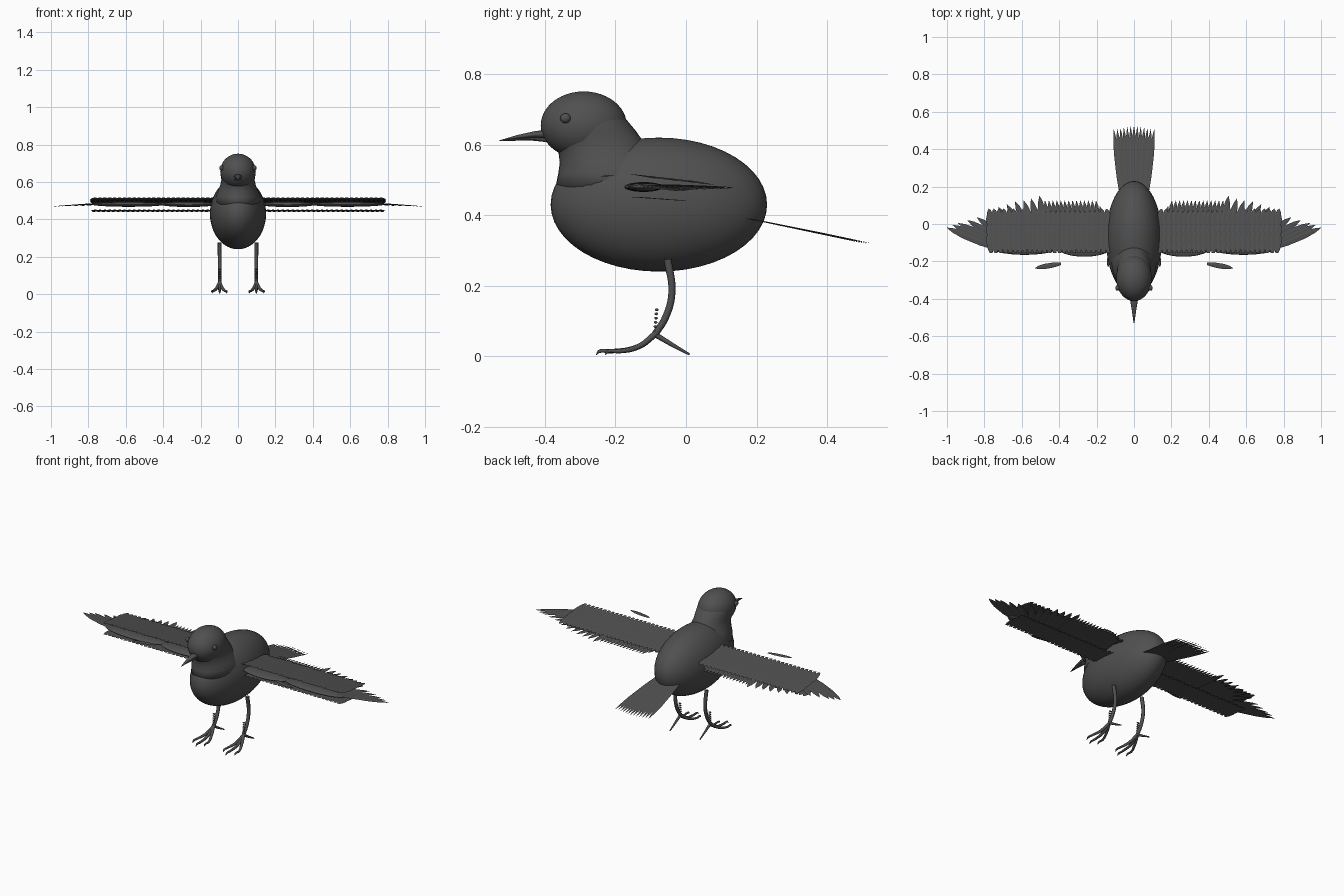
import bpy, bmesh, math
from mathutils import Vector

if "Cube" in bpy.data.objects:
    bpy.data.objects.remove(bpy.data.objects["Cube"])

grey = bpy.data.materials.new("charcoal grey")
grey.use_nodes = True
grey.diffuse_color = (0.08, 0.08, 0.08, 1)
grey.node_tree.nodes["Principled BSDF"].inputs["Base Color"].default_value = (0.08, 0.08, 0.08, 1)


def finish(name, bm, smooth=True, mirror=False):
    mesh = bpy.data.meshes.new(name)
    bm.to_mesh(mesh)
    bm.free()
    mesh.materials.append(grey)
    for p in mesh.polygons:
        p.use_smooth = smooth
    ob = bpy.data.objects.new(name, mesh)
    bpy.context.collection.objects.link(ob)
    if mirror:
        mod = ob.modifiers.new("Mirror", "MIRROR")
        mod.use_mirror_merge = False
    return ob


def ellipsoid(name, centre, radii, mirror=False, segs=48):
    bm = bmesh.new()
    bmesh.ops.create_uvsphere(bm, u_segments=segs, v_segments=segs // 2, radius=1)
    bmesh.ops.scale(bm, vec=radii, verts=bm.verts)
    bmesh.ops.translate(bm, vec=centre, verts=bm.verts)
    return finish(name, bm, mirror=mirror)


def loft(bm, rings):
    loops = [[bm.verts.new(p) for p in ring] for ring in rings]
    n = len(loops[0])
    for a, b in zip(loops, loops[1:]):
        for i in range(n):
            j = (i + 1) % n
            bm.faces.new((a[i], a[j], b[j], b[i]))
    bm.faces.new(loops[0][::-1])
    bm.faces.new(loops[-1])
    bmesh.ops.recalc_face_normals(bm, faces=bm.faces)


def ellipse(centre, u, v, n):
    c, u, v = Vector(centre), Vector(u), Vector(v)
    return [c + u * math.cos(2 * math.pi * i / n) + v * math.sin(2 * math.pi * i / n)
            for i in range(n)]


def tube(name, points, radii):
    # Smooth tapered tube through a few points, copied to both sides
    cu = bpy.data.curves.new(name, "CURVE")
    cu.dimensions = "3D"
    cu.bevel_depth = 1
    cu.bevel_resolution = 2
    cu.resolution_u = 6
    cu.use_fill_caps = True
    sp = cu.splines.new("BEZIER")
    sp.bezier_points.add(len(points) - 1)
    for bp, p, r in zip(sp.bezier_points, points, radii):
        bp.co, bp.radius = p, r
        bp.handle_left_type = bp.handle_right_type = "AUTO"
    temp = bpy.data.objects.new(name, cu)
    bpy.context.collection.objects.link(temp)
    bm = bmesh.new()
    bm.from_mesh(temp.to_mesh())
    bpy.data.objects.remove(temp)
    finish(name, bm, mirror=True)


def feather(bm, root, tip, width):
    # Thin pointed blade with a slightly raised spine
    root, tip = Vector(root), Vector(tip)
    side = (tip - root).cross(Vector((0, 0, 1))).normalized() * width / 2
    lift = Vector((0, 0, 0.002))
    spine, left, right = [], [], []
    for t, w in ((0, .5), (.3, .95), (.65, 1), (.87, .6), (1, .04)):
        p = root.lerp(tip, t)
        spine.append(bm.verts.new(p + lift * w))
        left.append(bm.verts.new(p - side * w))
        right.append(bm.verts.new(p + side * w))
    for i in range(4):
        bm.faces.new((left[i], left[i + 1], spine[i + 1], spine[i])).normal_flip()
        bm.faces.new((spine[i], spine[i + 1], right[i + 1], right[i])).normal_flip()
    bmesh.ops.recalc_face_normals(bm, faces=bm.faces)


# Body, neck and head
ellipsoid("body", (0, -0.077, 0.43), (0.15, 0.307, 0.19))
ellipsoid("head", (0, -0.29, 0.655), (0.095, 0.122, 0.096))
bm = bmesh.new()
loft(bm, [ellipse((0, (f + b) / 2, z), (w, 0, 0), (0, (b - f) / 2, 0), 40)
          for z, f, b, w in ((.70, -.385, -.2, .075), (.67, -.405, -.168, .092),
                             (.64, -.402, -.143, .092), (.61, -.378, -.122, .089),
                             (.58, -.362, -.10, .096), (.55, -.358, -.07, .108),
                             (.52, -.362, -.04, .12), (.47, -.372, 0, .12))])
finish("neck", bm)
ellipsoid("eye", (0.088, -0.342, 0.675), (0.012, 0.015, 0.014), True, 20)

# Beak, upper and lower halves
for name, data in (("upper_beak", ((-.385, .63, .024, .014), (-.43, .629, .017, .009),
                                   (-.48, .622, .009, .005), (-.53, .611, .002, .001))),
                   ("lower_beak", ((-.385, .613, .02, .007), (-.44, .616, .013, .004),
                                   (-.49, .614, .007, .003), (-.52, .611, .002, .001)))):
    bm = bmesh.new()
    loft(bm, [ellipse((0, y, z), (w, 0, 0), (0, 0, h), 16) for y, z, w, h in data])
    finish(name, bm)

# Legs, toes and shin scales
ankle = (0.098, -0.088, 0.062)
tube("leg", [(.098, -.052, .275), (.098, -.04, .18), (.098, -.058, .11), ankle],
     [.011, .01, .01, .01])
for name, x in (("inner_toe", .062), ("middle_toe", .098), ("outer_toe", .138)):
    reach = -0.255 if name == "middle_toe" else -0.23
    mid = (x + .098) / 2
    tube(name, [ankle, (mid, -.135, .027), (x, reach + .04, .014), (x, reach + .01, .014),
                (x, reach, .004)], [.009, .008, .006, .005, .001])
tube("back_toe", [ankle, (.098, -.04, .033), (.098, .01, .005)], [.008, .006, .003])
for i in range(6):
    ellipsoid("shin_scale", (.098, -.088 + i * .001, .072 + i * .012),
              (.009, .005, .004), True, 12)

# Wing arms along the leading edge
ellipsoid("upper_wing_arm", (0.265, -0.12, 0.48), (0.15, 0.055, 0.014), True, 32)
ellipsoid("fore_wing_arm", (0.585, -0.115, 0.48), (0.2, 0.05, 0.013), True, 32)

# Long flight feathers: straight secondaries, fanned primaries
bm = bmesh.new()
for i in range(16):
    x = 0.16 + i * 0.021
    feather(bm, (x, -0.09, 0.482), (x + 0.022, 0.125 - 0.03 * (i == 0), 0.476), 0.03)
finish("secondary_feathers", bm, False, True)
bm = bmesh.new()
for i, (tx, ty) in enumerate(((.505, .15), (.55, .135), (.59, .125), (.635, .12),
                              (.68, .105), (.725, .09), (.775, .065), (.84, .035),
                              (.89, .02), (.94, .005), (.97, -.005), (1.0, -.02))):
    t = i / 11
    feather(bm, (.47 + .27 * t, -.08 - .05 * t, .487), (tx, ty, .478 - .01 * t), .04)
finish("primary_feathers", bm, False, True)

# Overlapping covert rows above and below the wing
bm = bmesh.new()
for row in range(7):
    y = -0.155 + row * 0.027
    for i in range(25):
        x = 0.135 + i * 0.0262 + 0.006 * (row % 2)
        feather(bm, (x, y, 0.516 - row * .003), (min(x + .012, .78), y + .075, .503 - row * .003), .03)
finish("upper_covert_feathers", bm, False, True)
bm = bmesh.new()
for row in range(3):
    y = -0.155 + row * 0.04
    for i in range(25):
        x = 0.135 + i * 0.0262
        feather(bm, (x, y, .451 - row * .003), (x + .008, y + .08, .446 - row * .003), .031)
finish("under_covert_feathers", bm, False, True)

# Small loose feather ahead of each wing
bm = bmesh.new()
feather(bm, (.39, -.212, .512), (.53, -.236, .51), .028)
finish("thumb_feather", bm, False, True)

# Tail fan
bm = bmesh.new()
for i in range(13):
    s = i / 6 - 1
    feather(bm, (s * .07, .15, .395 + .001 * (i % 2)),
            (s * .108, .525 - .02 * abs(s), .32 + .001 * (i % 2)), .026)
finish("tail_feathers", bm, False)
